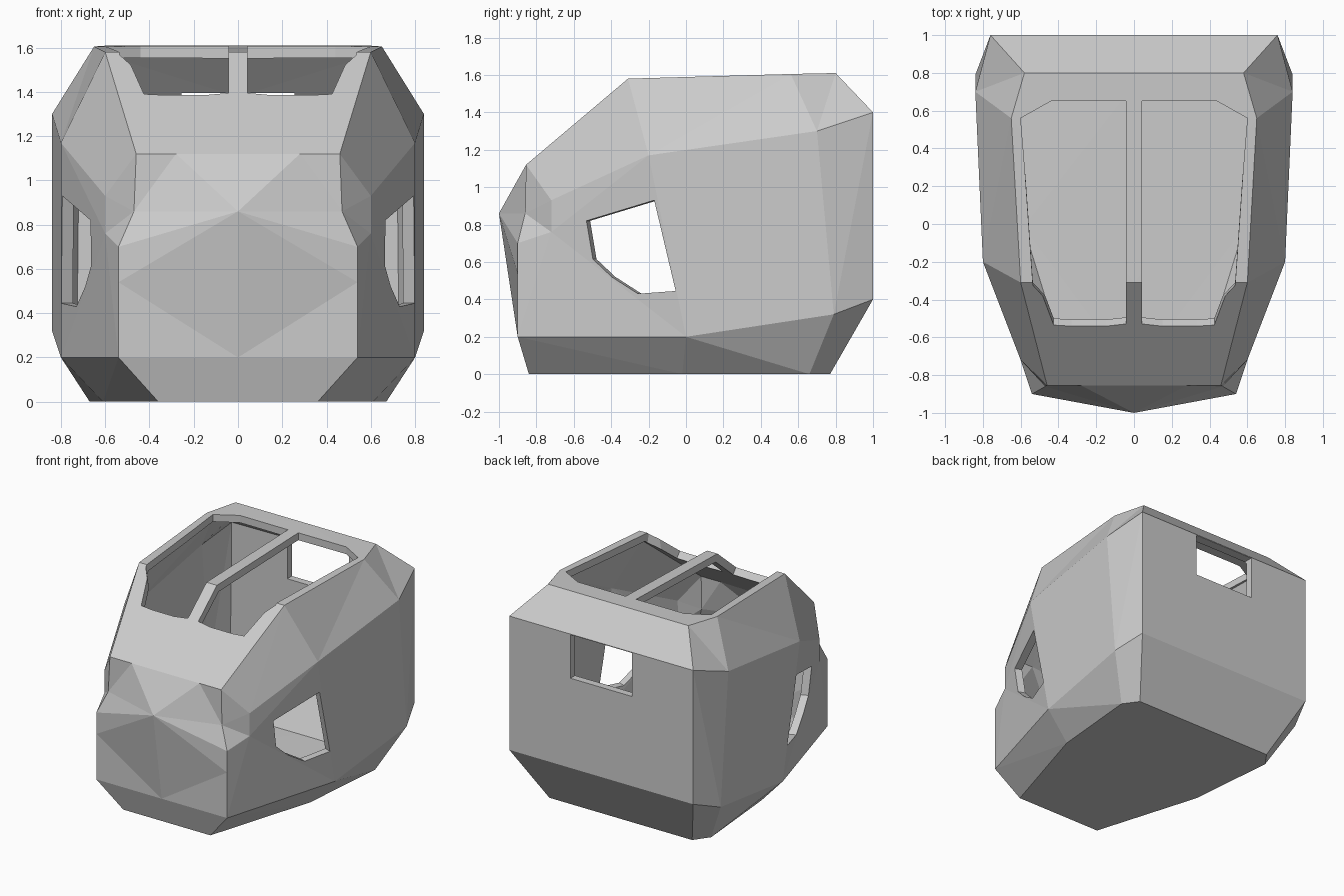
import bpy, bmesh

if "Cube" in bpy.data.objects:
    bpy.data.objects.remove(bpy.data.objects["Cube"])

# Half-hull corner points, keyed by letter (x >= 0 side)
P = dict(
    # floor outline
    A=(0, -.84, 0), a=(.36, -.84, 0), b=(.61, -.02, 0), c=(.67, .66, 0), d=(.59, .77, 0), B=(0, .77, 0),
    # lower belt
    O=(0, -.90, .20), e=(.54, -.90, .20), f=(.80, 0, .20), g=(.84, .79, .32), h=(.76, 1, .40), C=(0, 1, .40),
    # nose and cheeks
    N=(0, -1, .86), i=(.54, -.90, .54), j=(.54, -.90, .70), k=(.47, -.86, .86),
    l=(.60, -.72, .76), m=(.60, -.72, .93), n=(.46, -.855, 1.12), q=(.28, -.855, 1.12), P=(0, -.855, 1.12),
    # upper belt
    o=(.80, -.20, 1.17), r=(.84, .70, 1.30), s=(.76, 1, 1.40), D=(0, 1, 1.40),
    # roof
    F=(0, -.31, 1.58), t=(.60, -.31, 1.58), u=(.65, .56, 1.605), v=(.58, .80, 1.61), E=(0, .80, 1.61),
)
FACES = ("AabcdB AOea aefb bfc fgc gdc ghd dhCB "      # floor and chamfers
         "NOi Oei Nij Njk NPq Nqk qnk "                # nose
         "kjl klm kmn lji lie lef lfo lom "            # cheeks and front sides
         "nmot toru urv vrs ofgr grs ghs "             # sides
         "hCDs DsvE EvutF FtnqP").split()              # back, roof, windshield


def make_object(name, bm):
    bmesh.ops.recalc_face_normals(bm, faces=bm.faces)
    me = bpy.data.meshes.new(name)
    bm.to_mesh(me)
    bm.free()
    ob = bpy.data.objects.new(name, me)
    bpy.context.collection.objects.link(ob)
    return ob


def loft(name, ring_a, ring_b):
    """Closed solid between two matching outlines."""
    bm = bmesh.new()
    va = [bm.verts.new(p) for p in ring_a]
    vb = [bm.verts.new(p) for p in ring_b]
    bm.faces.new(va)
    bm.faces.new(vb[::-1])
    for x in range(len(va)):
        y = (x + 1) % len(va)
        bm.faces.new((va[y], va[x], vb[x], vb[y]))
    bmesh.ops.triangulate(bm, faces=bm.faces)
    ob = make_object(name, bm)
    ob.hide_render = True
    return ob


# Hull: both mirrored halves welded into one closed skin
bm = bmesh.new()
for side in (1, -1):
    vs = {key: bm.verts.new((x * side, y, z)) for key, (x, y, z) in P.items()}
    for face in FACES:
        bm.faces.new([vs[key] for key in face])
bmesh.ops.remove_doubles(bm, verts=bm.verts, dist=1e-4)
bmesh.ops.recalc_face_normals(bm, faces=bm.faces)
bmesh.ops.triangulate(bm, faces=bm.faces)
cabin = make_object("cabin_shell", bm)

# Wall thickness, inwards
wall = cabin.modifiers.new("wall", 'SOLIDIFY')
wall.thickness = .055
wall.offset = -1
wall.use_even_offset = True
wall.use_quality_normals = True

# Roof openings (x, y, lean towards the windshield normal) and side window outline (y, z)
ROOF = [(.043, .65, 0), (.44, .65, 0), (.60, .56, 0), (.535, -.28, .3),
        (.425, -.535, 1), (.33, -.545, 1), (.15, -.545, 1), (.043, -.525, 1)]
SIDE = [(-.16, .93), (-.055, .445), (-.26, .43), (-.40, .52), (-.50, .615), (-.53, .82)]

cutters = []
for side in (1, -1):
    cutters.append(loft("roof_cutter", *[
        [(x * side, y - lean * .844 * (z - 1.39), z) for x, y, lean in ROOF] for z in (1.8, 1.2)]))
    cutters.append(loft("side_window_cutter", *[
        [((.66 + (y + .53) * .29 + out) * side, y - .385 * out, z) for y, z in SIDE] for out in (.12, -.12)]))

# Rear window
cutters.append(loft("rear_window_cutter", *[
    [(-.255, y, 1.07), (.255, y, 1.07), (.255, y, 1.395), (-.255, y, 1.395)] for y in (.85, 1.1)]))

for cutter in cutters:
    cut = cabin.modifiers.new("opening", 'BOOLEAN')
    cut.operation = 'DIFFERENCE'
    cut.solver = 'EXACT'
    cut.object = cutter

# Bake the openings and drop the cutters
bpy.context.view_layer.update()
graph = bpy.context.evaluated_depsgraph_get()
mesh = bpy.data.meshes.new_from_object(cabin.evaluated_get(graph))
cabin.modifiers.clear()
cabin.data = mesh
for cutter in cutters:
    bpy.data.objects.remove(cutter)
